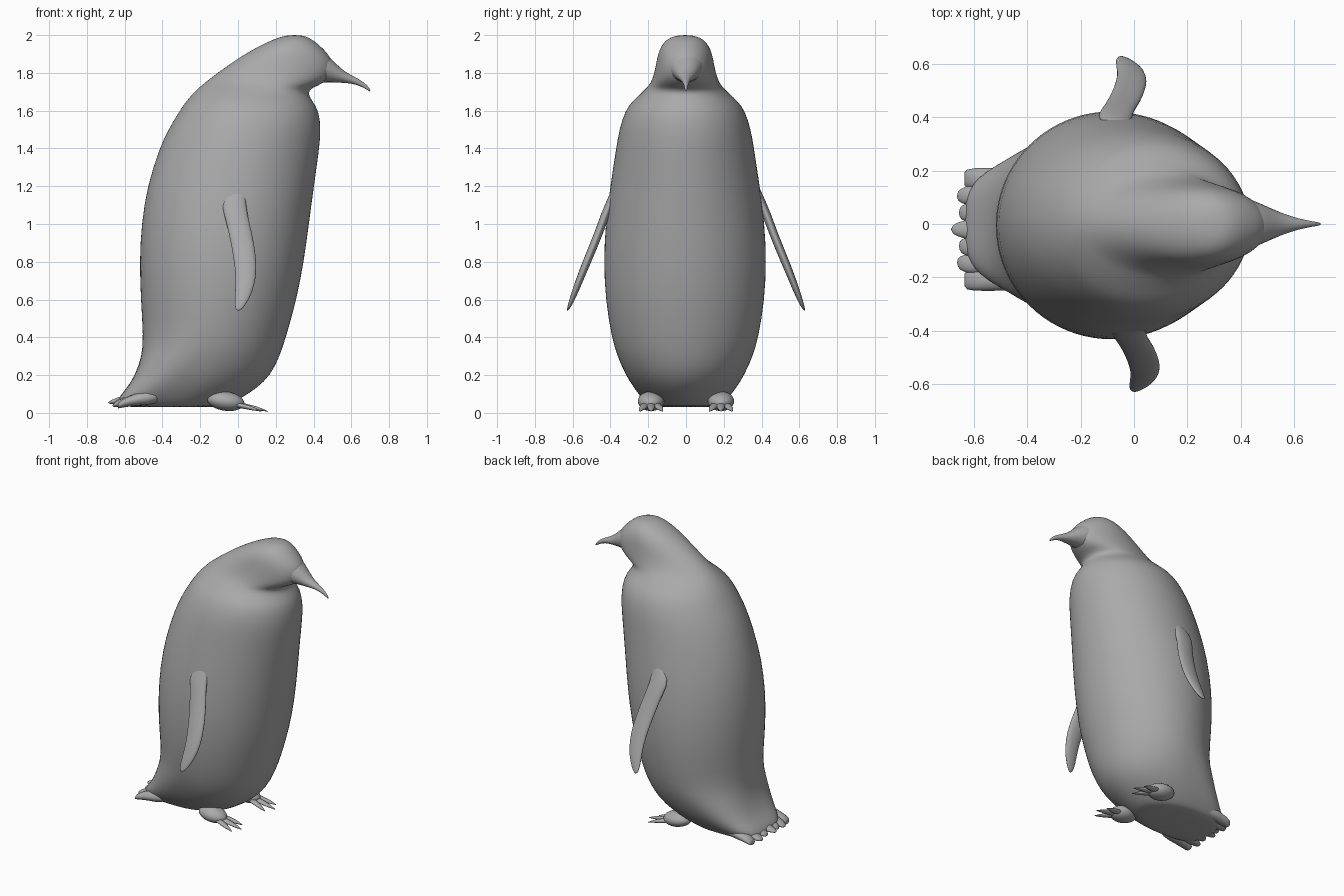
import bpy, bmesh, math
from mathutils import Vector

cube = bpy.data.objects.get("Cube")
if cube:
    bpy.data.objects.remove(cube, do_unlink=True)

grey = bpy.data.materials.new("plain grey")
grey.use_nodes = True
colour = (0.4, 0.4, 0.4, 1)
grey.diffuse_color = colour
grey.node_tree.nodes["Principled BSDF"].inputs["Base Color"].default_value = colour


def loft(name, rings, levels=1):
    """Skin a list of closed rings, cap both ends and smooth the result."""
    bm = bmesh.new()
    loops = [[bm.verts.new(point) for point in ring] for ring in rings]
    count = len(loops[0])
    for low, high in zip(loops, loops[1:]):
        for i in range(count):
            j = (i + 1) % count
            bm.faces.new((low[i], low[j], high[j], high[i]))
    bm.faces.new(loops[0][::-1])
    bm.faces.new(loops[-1])
    bmesh.ops.recalc_face_normals(bm, faces=bm.faces)
    for face in bm.faces:
        face.smooth = True
    mesh = bpy.data.meshes.new(name)
    bm.to_mesh(mesh)
    bm.free()
    mesh.materials.append(grey)
    part = bpy.data.objects.new(name, mesh)
    bpy.context.collection.objects.link(part)
    smoothing = part.modifiers.new("smoothing", "SUBSURF")
    smoothing.levels = smoothing.render_levels = levels
    return part


def oval(centre, axis_a, axis_b, count=12):
    """Ellipse around a centre, spanned by two half axes."""
    centre, axis_a, axis_b = Vector(centre), Vector(axis_a), Vector(axis_b)
    angles = [math.tau * i / count for i in range(count)]
    return [centre + axis_a * math.cos(t) + axis_b * math.sin(t) for t in angles]


def body_ring(z, back, front, width, count=40):
    """Level slice of the body; its back gets squarer towards the tail."""
    centre, radius = (back + front) / 2, (front - back) / 2
    square = 2 + 1.5 * max(0, min(1, (0.4 - z) / 0.3))
    ring = []
    for i in range(count):
        angle = math.tau * i / count
        c, s = math.cos(angle), math.sin(angle)
        power = 2 / square if c < 0 else 1
        x = centre + radius * math.copysign(abs(c) ** power, c)
        y = width * math.copysign(abs(s) ** power, s) - 0.005
        ring.append((x, y, z))
    return ring


# Body and head: height, back, front, half width
body_profile = [
    (0.03, -0.6, -0.1, 0.16), (0.04, -0.64, -0.05, 0.19),
    (0.08, -0.635, 0.02, 0.23), (0.13, -0.59, 0.1, 0.27),
    (0.2, -0.545, 0.175, 0.315), (0.3, -0.51, 0.222, 0.36),
    (0.4, -0.502, 0.255, 0.39), (0.6, -0.516, 0.312, 0.423),
    (0.8, -0.523, 0.35, 0.432), (1, -0.513, 0.377, 0.423),
    (1.2, -0.482, 0.403, 0.397), (1.4, -0.418, 0.432, 0.366),
    (1.5, -0.37, 0.44, 0.35), (1.6, -0.31, 0.43, 0.318),
    (1.65, -0.275, 0.395, 0.28), (1.69, -0.24, 0.37, 0.235),
    (1.72, -0.21, 0.385, 0.205), (1.745, -0.18, 0.46, 0.182),
    (1.8, -0.11, 0.51, 0.162), (1.87, -0.01, 0.5, 0.15),
    (1.92, 0.07, 0.46, 0.138), (1.965, 0.16, 0.41, 0.112),
    (1.99, 0.22, 0.37, 0.075), (2, 0.27, 0.33, 0.03),
]
loft("body_and_head", [body_ring(*row) for row in body_profile])

# Hooked beak: x, height, half height, half width
beak_profile = [
    (0.38, 1.85, 0.11, 0.115), (0.45, 1.83, 0.085, 0.092),
    (0.5, 1.81, 0.062, 0.068), (0.55, 1.782, 0.036, 0.045),
    (0.6, 1.766, 0.022, 0.026), (0.65, 1.746, 0.017, 0.014),
    (0.685, 1.722, 0.013, 0.008), (0.702, 1.704, 0.005, 0.004),
]
loft("beak", [oval((x, 0, z), (0, w, 0), (0, 0, h))
              for x, z, h, w in beak_profile])

# Flippers: height, rear edge, front edge, distance from the middle
flipper_profile = [
    (1.24, 0, 0.04, 0.36), (1.13, -0.1, 0.042, 0.39),
    (1.05, -0.075, 0.052, 0.428), (0.95, -0.05, 0.078, 0.462),
    (0.82, -0.025, 0.1, 0.517), (0.72, -0.013, 0.1, 0.557),
    (0.63, -0.018, 0.076, 0.592), (0.57, -0.02, 0.04, 0.615),
    (0.54, -0.01, 0.012, 0.629),
]
for name, side, shift in (("right", -1, 0), ("left", 1, -0.05)):
    rings = []
    for z, rear, front, out in flipper_profile:
        thick = 0.17 * (front - rear)
        rings.append(oval(((rear + front) / 2 + shift, side * out, z),
                          ((front - rear) / 2, 0, 0),
                          (0, side * thick, thick * 0.4)))
    loft(name + "_flipper", rings)

    # Feet: rounded heel and three clawed toes
    y = side * 0.185
    heel = []
    for i in range(9):
        t = math.pi * (i + 0.3) / 8.6
        heel.append(oval((-0.065 - 0.1 * math.cos(t), y, 0.062 + 0.01 * math.cos(t)),
                         (0, 0.075 * math.sin(t), 0), (0, 0, 0.055 * math.sin(t))))
    loft(name + "_heel", heel)
    for toe, spread in (("inner", -1), ("middle", 0), ("outer", 1)):
        reach = 0.16 if spread == 0 else 0.125
        path = [(0, 0.05, 0.03), (0.4, 0.036, 0.024), (0.7, 0.024, 0.02),
                (0.85, 0.016, 0.01), (1, 0.008, 0.004)]
        loft(f"{name}_{toe}_toe", [
            oval((-0.04 + (reach + 0.04) * t, y + side * spread * (0.02 + 0.04 * t), z),
                 (0, size, 0), (0, 0, size * 0.6), 8) for t, z, size in path])

# Tail feathers fanning out behind the body
for i in range(-3, 4):
    y = 0.062 * i - 0.02
    reach = -0.69 + 0.012 * abs(i) + 0.02 * (i % 2)
    lift = 0.065 - 0.008 * abs(i)
    loft(f"tail_feather_{i + 4}", [
        oval((-0.4, y, 0.09), (0, 0.05, 0), (0, 0, 0.05), 8),
        oval((-0.56, y, 0.07), (0, 0.05, 0), (0, 0, 0.035), 8),
        oval((-0.64, y * 1.04, lift), (0, 0.04, 0), (0, 0, 0.02), 8),
        oval((reach, y, lift - 0.012), (0, 0.015, 0), (0, 0, 0.006), 8)])
